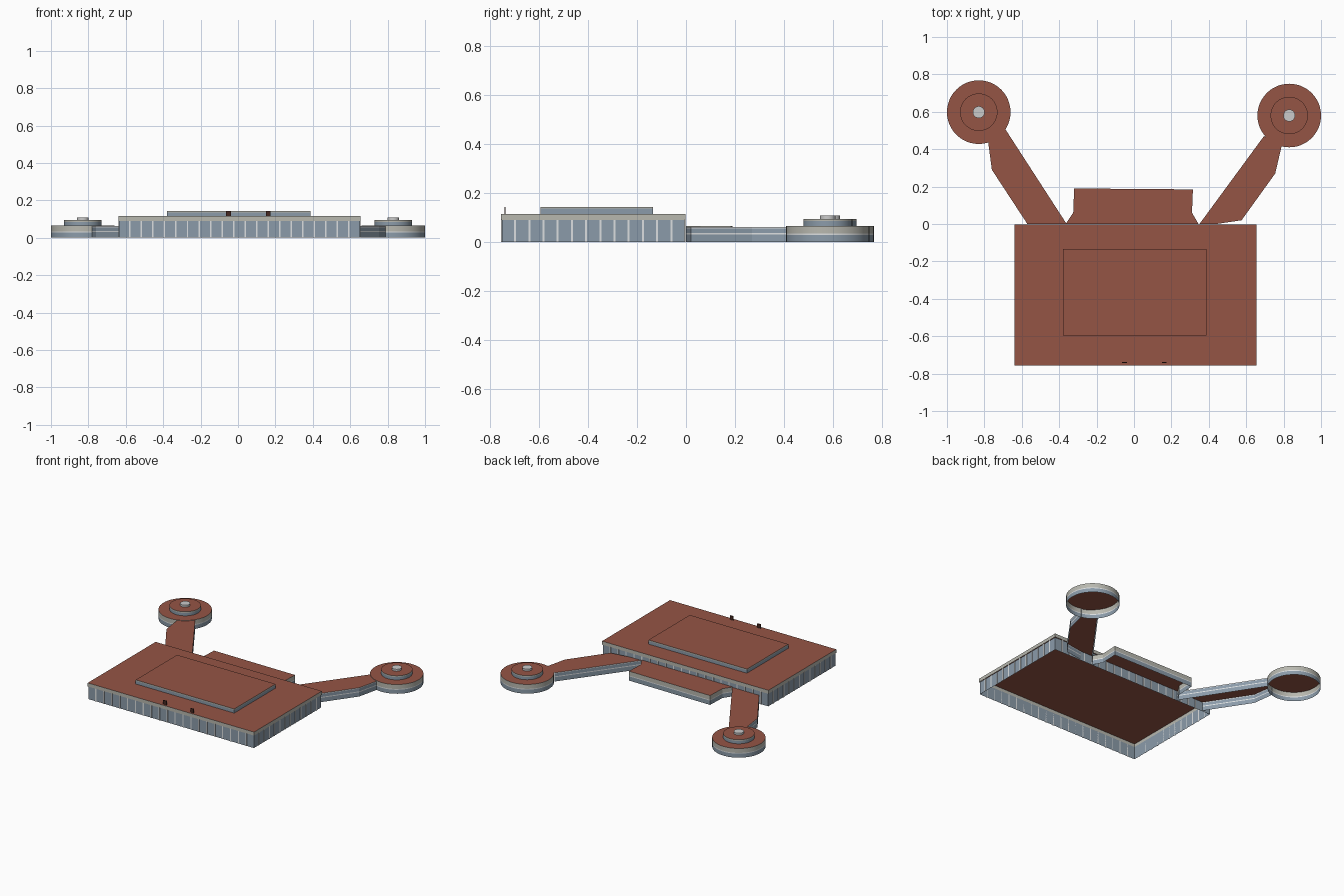
import bpy, bmesh, math

cube = bpy.data.objects.get("Cube")
if cube:
    bpy.data.objects.remove(cube, do_unlink=True)


def material(name, r, g, b):
    m = bpy.data.materials.new(name)
    m.use_nodes = True
    m.diffuse_color = (r, g, b, 1)
    m.node_tree.nodes["Principled BSDF"].inputs["Base Color"].default_value = (r, g, b, 1)
    return m


MATS = [material("roof_red_brown", 0.30, 0.09, 0.06),
        material("blue_grey_glass", 0.26, 0.33, 0.40),
        material("warm_grey_trim", 0.48, 0.48, 0.43),
        material("white_frame", 0.72, 0.74, 0.75),
        material("light_grey_cap", 0.60, 0.60, 0.60),
        material("dark_sign", 0.06, 0.02, 0.015)]
ROOF, GLASS, TRIM, WHITE, CAP, SIGN = range(6)


def finish(name, bm):
    mesh = bpy.data.meshes.new(name)
    bm.to_mesh(mesh)
    bm.free()
    for m in MATS:
        mesh.materials.append(m)
    obj = bpy.data.objects.new(name, mesh)
    bpy.context.collection.objects.link(obj)
    return obj


def shell(name, outline, base, bands, roof=ROOF, skip=(), rim=0):
    """Open-bottomed walls stacked in coloured bands, closed by a flat roof."""
    bm = bmesh.new()
    n = len(outline)
    low = [bm.verts.new((x, y, base)) for x, y in outline]
    for top, colour in bands:
        high = [bm.verts.new((x, y, top)) for x, y in outline]
        for i in range(n):
            if i not in skip:
                j = (i + 1) % n
                bm.faces.new((low[i], low[j], high[j], high[i])).material_index = colour
        low = high
    if roof is not None:
        top_face = bm.faces.new(low)
        top_face.material_index = roof
        if rim:
            ring = bmesh.ops.inset_region(bm, faces=[top_face], thickness=rim)["faces"]
            for f in ring:
                f.material_index = TRIM
    loose = [v for v in bm.verts if not v.link_faces]
    bmesh.ops.delete(bm, geom=loose, context="VERTS")
    return finish(name, bm)


def rect(x0, x1, y0, y1):
    return [(x0, y0), (x1, y0), (x1, y1), (x0, y1)]


def circle(cx, cy, r, n=48):
    return [(cx + r * math.cos(math.tau * i / n), cy + r * math.sin(math.tau * i / n))
            for i in range(n)]


def add_box(bm, x0, x1, y0, y1, z0, z1, colour):
    made = bmesh.ops.create_cube(bm, size=1)["verts"]
    for v in made:
        v.co = (x1 if v.co.x > 0 else x0, y1 if v.co.y > 0 else y0, z1 if v.co.z > 0 else z0)
    for f in {f for v in made for f in v.link_faces}:
        f.material_index = colour


# Main hall: glazed walls, fascia with roof, raised upper floor
X0, X1, Y0, Y1 = -0.64, 0.655, -0.757, -0.002
IN = 0.004
GLASS_TOP, ROOF_Z = 0.09, 0.115
shell("hall_walls", rect(X0 + IN, X1 - IN, Y0 + IN, Y1 - IN), 0, [(GLASS_TOP, GLASS)], roof=None)
shell("hall_fascia", rect(X0, X1, Y0, Y1), GLASS_TOP, [(ROOF_Z, TRIM)], rim=0.005)
shell("upper_floor", rect(-0.38, 0.387, -0.595, -0.135), ROOF_Z,
      [(0.136, GLASS), (0.144, TRIM)])

# Window mullions round the hall
bm = bmesh.new()
HALF, OUT = 0.004, 0.003
cols, rows = 21, 13
for i in range(1, cols):
    x = X0 + (X1 - X0) * i / cols
    for y in (Y0 + IN, Y1 - IN):
        s = -OUT if y < -0.3 else OUT
        add_box(bm, x - HALF, x + HALF, min(y, y + s), max(y, y + s), 0, GLASS_TOP, WHITE)
for i in range(1, rows):
    y = Y0 + (Y1 - Y0) * i / rows
    for x in (X0 + IN, X1 - IN):
        s = -OUT if x < 0 else OUT
        add_box(bm, min(x, x + s), max(x, x + s), y - HALF, y + HALF, 0, GLASS_TOP, WHITE)
finish("hall_mullions", bm)

# Blank sign plates on the front roof edge
for label, x in (("right", -0.05), ("left", 0.162)):
    bm = bmesh.new()
    add_box(bm, x - 0.013, x + 0.013, -0.743, -0.738, ROOF_Z, 0.143, SIGN)
    finish("roof_sign_" + label, bm)

# Rear block and the two link corridors
shell("rear_block",
      [(-0.365, 0), (0.345, 0), (0.31, 0.06), (0.315, 0.185), (-0.32, 0.19), (-0.325, 0.06)],
      0, [(0.03, GLASS), (0.036, WHITE), (0.066, TRIM)], skip=(0,))
corridor_bands = [(0.03, GLASS), (0.036, WHITE), (0.056, GLASS), (0.062, WHITE)]
shell("right_corridor",
      [(-0.36, 0), (-0.69, 0.51), (-0.78, 0.44), (-0.76, 0.29), (-0.57, 0)],
      0, corridor_bands, skip=(1, 4))
shell("left_corridor",
      [(0.35, 0), (0.44, 0), (0.575, 0.02), (0.755, 0.27), (0.79, 0.42), (0.695, 0.47)],
      0, corridor_bands, skip=(0, 4))

# Round gate pavilions in three tiers
for side, cx, cy in (("right", -0.83, 0.598), ("left", 0.83, 0.58)):
    tiers = [
        shell(side + "_pavilion", circle(cx, cy, 0.17), 0,
              [(0.028, GLASS), (0.034, WHITE), (0.065, TRIM)]),
        shell(side + "_pavilion_upper", circle(cx, cy, 0.1), 0.065,
              [(0.085, GLASS), (0.094, TRIM)]),
        shell(side + "_pavilion_cap", circle(cx, cy, 0.032, 24), 0.094,
              [(0.108, CAP)], roof=CAP)]
    bpy.ops.object.select_all(action="DESELECT")
    for t in tiers:
        t.select_set(True)
    bpy.context.view_layer.objects.active = tiers[0]
    bpy.ops.object.shade_smooth_by_angle(angle=math.radians(30))
